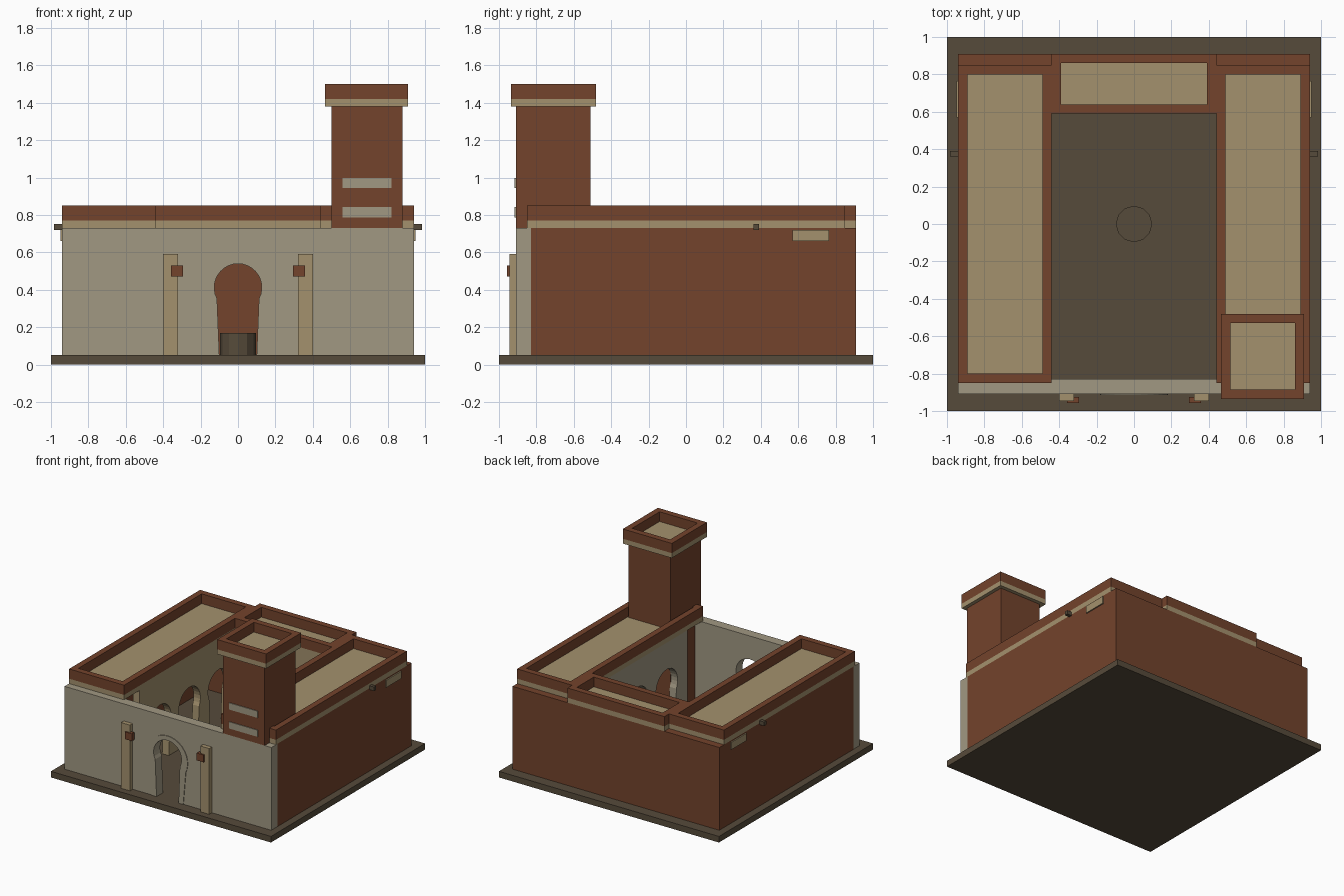
import bpy, bmesh, math

if "Cube" in bpy.data.objects:
    bpy.data.objects.remove(bpy.data.objects["Cube"])


def material(name, rgb):
    m = bpy.data.materials.new(name)
    m.diffuse_color = (*rgb, 1)
    m.use_nodes = True
    m.node_tree.nodes["Principled BSDF"].inputs["Base Color"].default_value = m.diffuse_color
    return m


RED = material("red_clay", (0.172, 0.056, 0.025))
SAND = material("sand_plaster", (0.372, 0.285, 0.155))
STONE = material("pale_stone", (0.355, 0.315, 0.225))
DARK = material("dark_earth", (0.094, 0.070, 0.043))


def finish(name, bm, mat):
    bmesh.ops.recalc_face_normals(bm, faces=bm.faces)
    me = bpy.data.meshes.new(name)
    bm.to_mesh(me)
    bm.free()
    me.materials.append(mat)
    ob = bpy.data.objects.new(name, me)
    bpy.context.collection.objects.link(ob)
    return ob


def box(name, x, y, z, mat):
    bm = bmesh.new()
    bmesh.ops.create_cube(bm, size=1)
    for v in bm.verts:
        v.co = [r[0] if c < 0 else r[1] for r, c in zip((x, y, z), v.co)]
    return finish(name, bm, mat)


def mirrored_boxes(name, x, y, z, mat):
    for side, s in (("right", 1), ("left", -1)):
        box(f"{name}_{side}", sorted((s * x[0], s * x[1])), y, z, mat)


def prism(name, outline, axis, lo, hi, mat):
    """Extrude a (u, z) outline along the x or y axis."""
    put = (lambda u, z, d: (d, u, z)) if axis == "x" else (lambda u, z, d: (u, d, z))
    bm = bmesh.new()
    face = bm.faces.new([bm.verts.new(put(u, z, lo)) for u, z in outline])
    out = bmesh.ops.extrude_face_region(bm, geom=[face])["geom"]
    shift = put(0, 0, hi - lo)
    bmesh.ops.translate(bm, vec=shift, verts=[g for g in out if isinstance(g, bmesh.types.BMVert)])
    return finish(name, bm, mat)


def horseshoe(c, foot, r, zc, start, n=20):
    """Horseshoe arch outline, left foot over the top to right foot."""
    a0, a1 = math.radians(180 + start), math.radians(-start)
    arc = [a0 + (a1 - a0) * i / n for i in range(n + 1)]
    return ([(c - foot, FLOOR)] + [(c + r * math.cos(a), zc + r * math.sin(a)) for a in arc]
            + [(c + foot, FLOOR)])


def arch_wall(name, axis, u, d, centers, arch, mat):
    outline = [(u[0], FLOOR)]
    for c in centers:
        outline += horseshoe(c, *arch)
    outline += [(u[1], FLOOR), (u[1], TOP), (u[0], TOP)]
    return prism(name, outline, axis, *d, mat)


def parapet(name, x, y, z, t, mat):
    """Rectangular ring wall."""
    bm = bmesh.new()

    def loop(i, h):
        return [bm.verts.new(p) for p in ((x[0] + i, y[0] + i, h), (x[1] - i, y[0] + i, h),
                                          (x[1] - i, y[1] - i, h), (x[0] + i, y[1] - i, h))]
    rings = [loop(0, z[0]), loop(0, z[1]), loop(t, z[1]), loop(t, z[0])]
    for k in range(4):
        a, b = rings[k], rings[(k + 1) % 4]
        for i in range(4):
            j = (i + 1) % 4
            bm.faces.new((a[i], a[j], b[j], b[i]))
    return finish(name, bm, mat)


def roof(name, x, y, z):
    """Sand roof slab whose edge is the cornice, with a red parapet."""
    box(name + "_slab", x, y, (z, z + 0.04), SAND)
    parapet(name + "_parapet", x, y, (z + 0.04, z + 0.12), 0.05, RED)


FLOOR, TOP = 0.05, 0.73

# Ground plate
box("base", (-1, 1), (-1, 1), (0, FLOOR), DARK)

# Outer walls
mirrored_boxes("side_wall", (0.88, 0.94), (-0.83, 0.85), (FLOOR, TOP), RED)
box("back_wall", (-0.94, 0.94), (0.85, 0.91), (FLOOR, TOP), RED)

# Front wall with its gate and raised arch trim
gate = (0.10, 0.127, 0.412, 28)
arch_wall("front_wall", "y", (-0.94, 0.94), (-0.91, -0.83), [0], gate, STONE)
trim = horseshoe(0, 0.142, 0.182, 0.393, 25) + horseshoe(0, *gate)[::-1]
prism("gate_trim", trim, "y", -0.915, -0.91, STONE)

# Courtyard arcades
arch = (0.11, 0.14, 0.37, 28)
for side, x, mat in (("left", (-0.50, -0.44), SAND), ("right", (0.44, 0.50), STONE)):
    arch_wall(f"{side}_arcade", "x", (-0.65, 0.65), x, (-0.38, 0, 0.38), arch, mat)
arch_wall("back_arcade", "y", (-0.44, 0.44), (0.59, 0.65), (-0.29, 0, 0.29), gate, SAND)

# Roofs of the three wings
roof("left_roof", (-0.94, -0.44), (-0.85, 0.85), TOP)
roof("right_roof", (0.44, 0.94), (-0.85, 0.85), TOP)
roof("back_roof", (-0.44, 0.44), (0.59, 0.91), TOP)

# Tower: lower part stands behind the front wall
box("tower_foot", (0.50, 0.88), (-0.83, -0.51), (FLOOR, TOP), RED)
box("tower_shaft", (0.50, 0.88), (-0.91, -0.51), (TOP, 1.38), RED)
roof("tower_roof", (0.465, 0.91), (-0.935, -0.48), 1.38)
for i, z in enumerate((0.787, 0.943)):
    box(f"tower_stripe_{i + 1}", (0.56, 0.82), (-0.916, -0.91), (z, z + 0.055), STONE)

# Gate pilasters and lanterns
mirrored_boxes("pilaster", (0.32, 0.40), (-0.945, -0.91), (FLOOR, 0.59), SAND)
mirrored_boxes("lantern", (0.295, 0.357), (-0.957, -0.925), (0.47, 0.53), RED)

# Side panels and water spouts
mirrored_boxes("side_panel", (0.94, 0.95), (0.57, 0.765), (0.66, 0.72), SAND)
mirrored_boxes("spout", (0.93, 0.983), (0.362, 0.39), (0.72, 0.752), DARK)

# Fountain
bm = bmesh.new()
bmesh.ops.create_cone(bm, cap_ends=True, segments=12, radius1=0.097, radius2=0.097, depth=0.12)
bmesh.ops.translate(bm, vec=(0, 0, FLOOR + 0.06), verts=bm.verts)
finish("fountain", bm, DARK)
